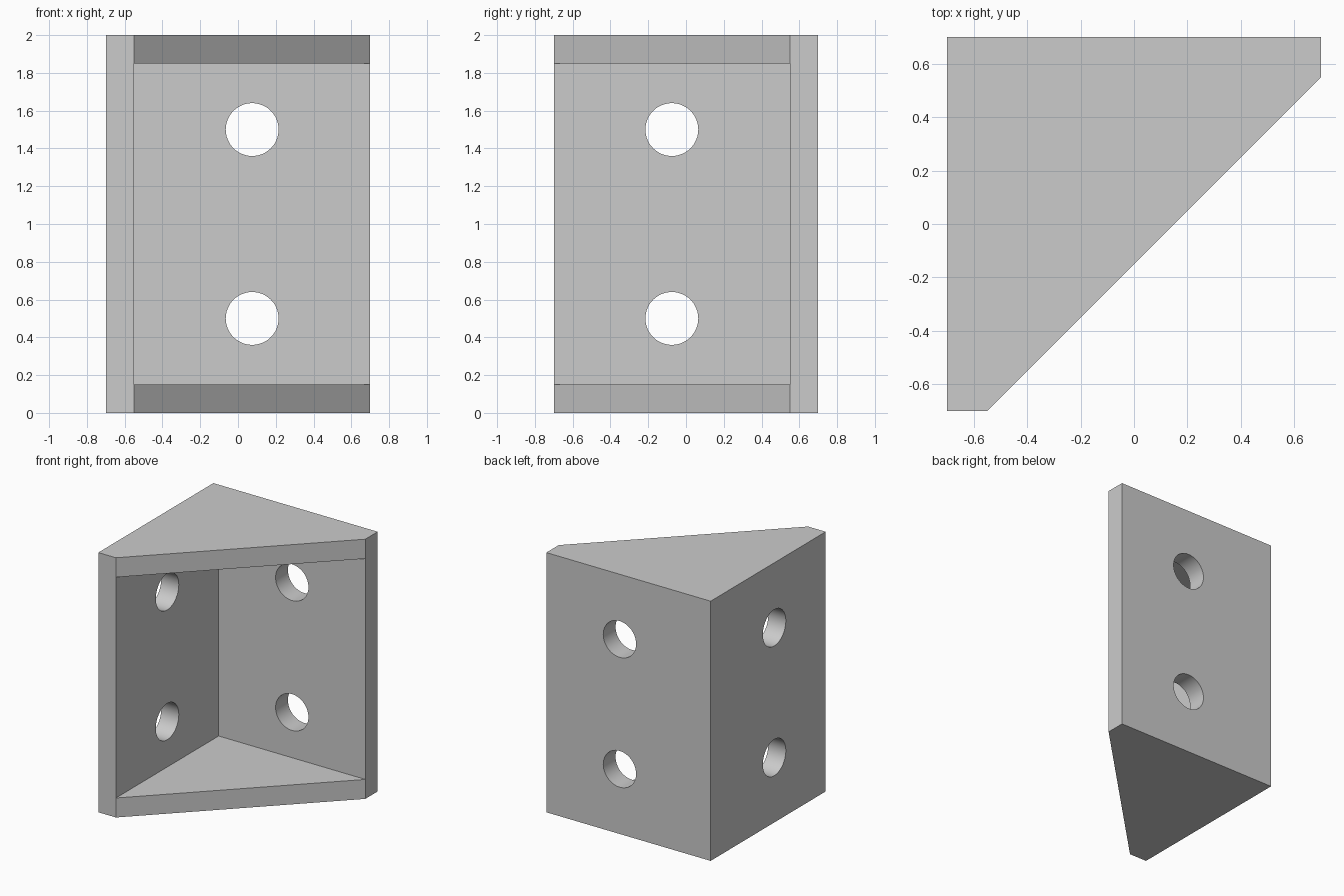
import bpy
import bmesh
from math import radians
from mathutils import Matrix, Vector

cube = bpy.data.objects.get("Cube")
if cube:
    bpy.data.objects.remove(cube, do_unlink=True)

HALF = 0.7            # half of the footprint
WALL = 0.15           # plate thickness
HEIGHT = 2.0
INNER = HALF - WALL
HOLE_RADIUS = 0.14
HOLE_OFFSET = WALL / 2

grey = bpy.data.materials.new("light_grey")
grey.use_nodes = True
grey.diffuse_color = (0.6, 0.6, 0.6, 1)
grey.node_tree.nodes["Principled BSDF"].inputs["Base Color"].default_value = (0.6, 0.6, 0.6, 1)


def make_object(name, bm):
    bmesh.ops.recalc_face_normals(bm, faces=bm.faces)
    mesh = bpy.data.meshes.new(name)
    bm.to_mesh(mesh)
    bm.free()
    mesh.materials.append(grey)
    obj = bpy.data.objects.new(name, mesh)
    bpy.context.collection.objects.link(obj)
    return obj


def prism(name, outline, bottom, top):
    bm = bmesh.new()
    face = bm.faces.new([bm.verts.new((x, y, bottom)) for x, y in outline])
    raised = bmesh.ops.extrude_face_region(bm, geom=[face])
    verts = [v for v in raised["geom"] if isinstance(v, bmesh.types.BMVert)]
    bmesh.ops.translate(bm, verts=verts, vec=(0, 0, top - bottom))
    return make_object(name, bm)


def hole_cutter(name, centre, rotation):
    bm = bmesh.new()
    bmesh.ops.create_cone(bm, cap_ends=True, segments=48, radius1=HOLE_RADIUS,
                          radius2=HOLE_RADIUS, depth=WALL * 3,
                          matrix=Matrix.Translation(Vector(centre)) @ rotation)
    return make_object(name, bm)


# Corner block with a diagonal open side
bracket = prism("corner_bracket", [(-HALF, HALF), (-HALF, -HALF), (-INNER, -HALF),
                                   (HALF, INNER), (HALF, HALF)], 0, HEIGHT)

# Hollow between the two walls and the two end plates
cutters = [prism("hollow_cutter", [(-INNER, INNER), (-INNER, -1), (1, -1), (1, INNER)],
                 WALL, HEIGHT - WALL)]

# Screw holes through the back wall and the side wall
for z in (0.5, 1.5):
    cutters.append(hole_cutter("back_hole_cutter", (HOLE_OFFSET, HALF - WALL / 2, z),
                               Matrix.Rotation(radians(90), 4, "X")))
    cutters.append(hole_cutter("side_hole_cutter", (WALL / 2 - HALF, -HOLE_OFFSET, z),
                               Matrix.Rotation(radians(90), 4, "Y")))

bpy.context.view_layer.objects.active = bracket
for cutter in cutters:
    cut = bracket.modifiers.new(cutter.name, "BOOLEAN")
    cut.operation = "DIFFERENCE"
    cut.solver = "EXACT"
    cut.object = cutter
    cutter.hide_render = True
    bpy.ops.object.modifier_apply(modifier=cut.name)
    bpy.data.objects.remove(cutter, do_unlink=True)

# Smooth hole walls, sharp plate edges
bpy.ops.object.select_all(action="DESELECT")
bracket.select_set(True)
bpy.ops.object.shade_smooth_by_angle(angle=radians(30))
